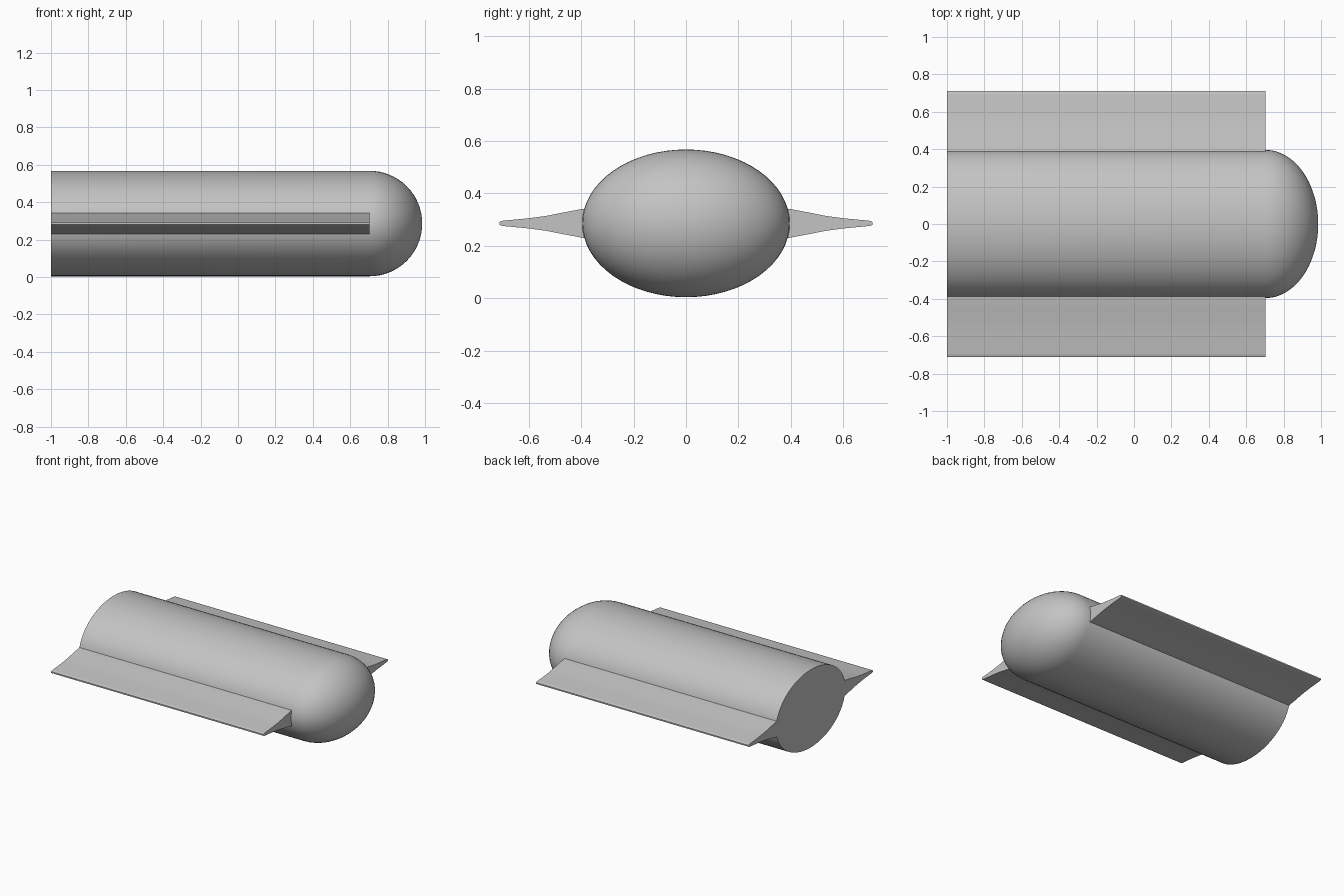
import bpy
import bmesh
from math import sin, cos, pi, radians
from mathutils import Matrix, Vector

default = bpy.data.objects.get("Cube")
if default:
    bpy.data.objects.remove(default, do_unlink=True)

TAIL, SHOULDER, NOSE = -1.0, 0.703, 0.282
HALF_WIDTH, HALF_HEIGHT, MID_Z = 0.396, 0.282, 0.286
SIDES, NOSE_RINGS = 64, 16

grey = bpy.data.materials.new("light grey")
grey.use_nodes = True
colour = (0.55, 0.55, 0.55, 1)
grey.diffuse_color = colour
grey.node_tree.nodes["Principled BSDF"].inputs["Base Color"].default_value = colour


def finish(bm, name):
    bmesh.ops.recalc_face_normals(bm, faces=bm.faces)
    mesh = bpy.data.meshes.new(name)
    bm.to_mesh(mesh)
    bm.free()
    mesh.materials.append(grey)
    obj = bpy.data.objects.new(name, mesh)
    bpy.context.collection.objects.link(obj)
    bpy.ops.object.select_all(action="DESELECT")
    obj.select_set(True)
    bpy.context.view_layer.objects.active = obj
    bpy.ops.object.shade_smooth_by_angle(angle=radians(30))
    return obj


# Hull: tube with a domed nose and flat tail, turned round x then flattened
bm = bmesh.new()
profile = [(TAIL, 0), (TAIL, 1)]
for i in range(NOSE_RINGS + 1):
    a = pi / 2 * i / NOSE_RINGS
    profile.append((SHOULDER + NOSE * sin(a), cos(a)))
verts = [bm.verts.new((x, 0, r)) for x, r in profile]
edges = [bm.edges.new(pair) for pair in zip(verts, verts[1:])]
bmesh.ops.spin(bm, geom=verts + edges, cent=(0, 0, 0), axis=(1, 0, 0),
               angle=2 * pi, steps=SIDES, use_merge=True)
bmesh.ops.remove_doubles(bm, verts=bm.verts, dist=0.0005)
bmesh.ops.scale(bm, vec=(1, HALF_WIDTH, HALF_HEIGHT), verts=bm.verts)
bmesh.ops.translate(bm, vec=(0, 0, MID_Z), verts=bm.verts)
finish(bm, "hull")

# Side fins: concave tapering section extruded along the hull
half = [(0.38, 0.057), (0.396, 0.055), (0.46, 0.043), (0.53, 0.029),
        (0.60, 0.0195), (0.69, 0.011), (0.705, 0.009), (0.712, 0.005)]
section = half + [(y, -z) for y, z in reversed(half)]
for side, name in ((1, "back_fin"), (-1, "front_fin")):
    bm = bmesh.new()
    face = bm.faces.new([bm.verts.new((TAIL, side * y, MID_Z + z))
                         for y, z in section])
    grown = bmesh.ops.extrude_face_region(bm, geom=[face], use_keep_orig=True)
    moved = [v for v in grown["geom"] if isinstance(v, bmesh.types.BMVert)]
    bmesh.ops.translate(bm, vec=(SHOULDER - TAIL, 0, 0), verts=moved)
    finish(bm, name)
